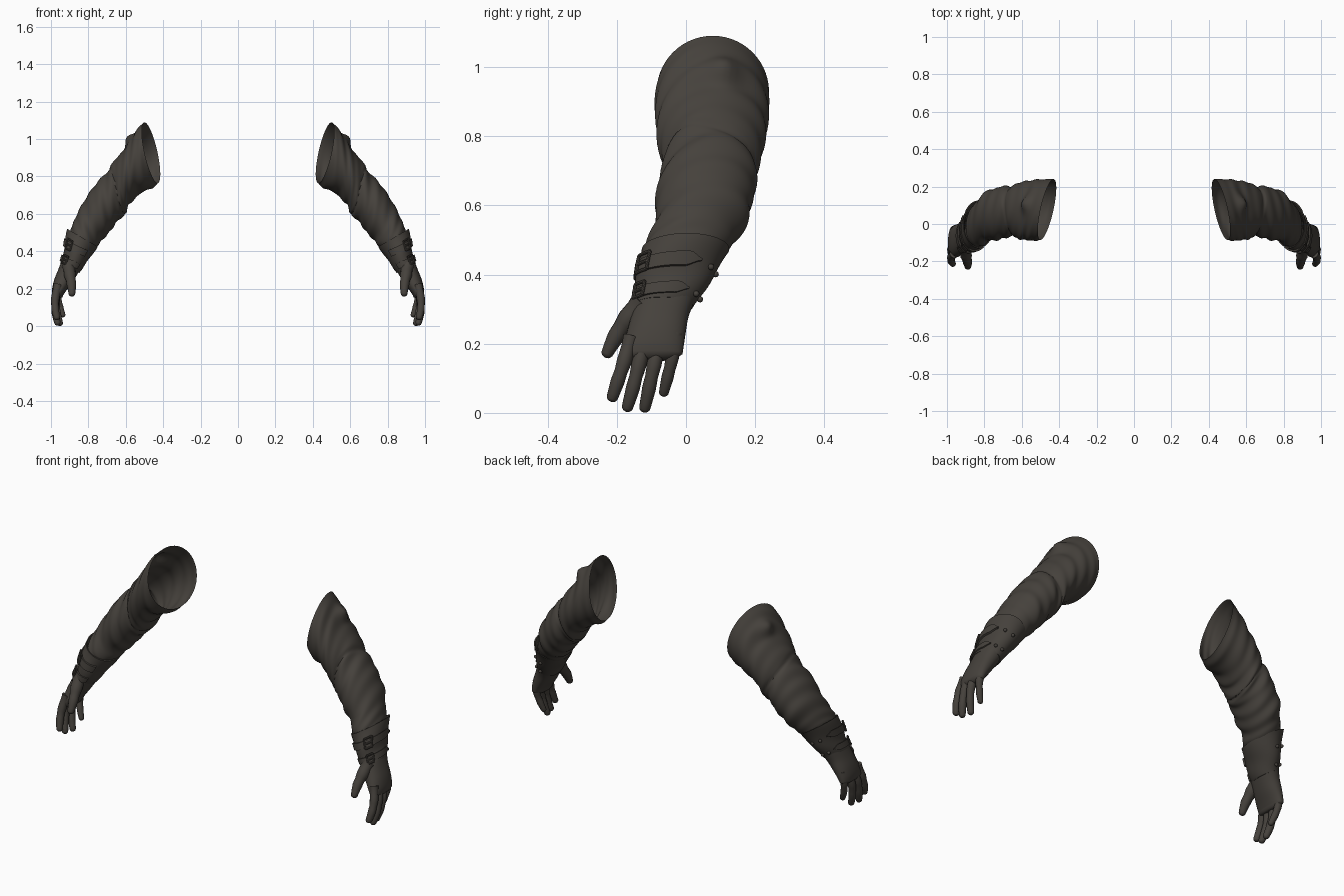
import bpy, bmesh, math
from mathutils import Vector

if "Cube" in bpy.data.objects:
    bpy.data.objects.remove(bpy.data.objects["Cube"])

cloth = bpy.data.materials.new("dark brown leather")
cloth.diffuse_color = (0.060, 0.053, 0.045, 1)
cloth.use_nodes = True
cloth.node_tree.nodes["Principled BSDF"].inputs["Base Color"].default_value = cloth.diffuse_color


def finish(bm, name, angle=40):
    """Turn a bmesh into a smooth object mirrored to the other arm."""
    bmesh.ops.recalc_face_normals(bm, faces=bm.faces)
    mesh = bpy.data.meshes.new(name)
    bm.to_mesh(mesh)
    bm.free()
    ob = bpy.data.objects.new(name, mesh)
    bpy.context.collection.objects.link(ob)
    mesh.materials.append(cloth)
    bpy.ops.object.select_all(action='DESELECT')
    ob.select_set(True)
    bpy.context.view_layer.objects.active = ob
    bpy.ops.object.shade_smooth_by_angle(angle=math.radians(angle))
    ob.modifiers.new("other_arm", 'MIRROR').use_mirror_merge = False
    return ob


def spline(keys, t):
    """Catmull-Rom interpolation through rows of numbers, t in 0..1."""
    f = min(max(t, 0), 1) * (len(keys) - 1)
    i = min(int(f), len(keys) - 2)
    f -= i
    p0, p1, p2, p3 = (keys[min(max(i + k, 0), len(keys) - 1)] for k in (-1, 0, 1, 2))
    return [0.5 * (2*b + (c - a)*f + (2*a - 5*b + 4*c - d)*f*f + (3*b - a - 3*c + d)*f**3)
            for a, b, c, d in zip(p0, p1, p2, p3)]


def on_arm(keys, t, th, off=0.0, power=1.0):
    """Point on an elliptical tube; angle 0 is outside, -90 deg is front."""
    xo, zo, xi, zi, yf, yb, skew = spline(keys, t)
    c = Vector(((xo + xi) / 2, (yf + yb) / 2, (zo + zi) / 2))
    a = Vector(((xo - xi) / 2, 0, (zo - zi) / 2))
    b = Vector((skew, (yb - yf) / 2, 0))
    sq = lambda v: math.copysign(abs(v) ** power, v)
    return c + a * sq(math.cos(th)) * (1 + off / a.length) + b * sq(math.sin(th)) * (1 + off / b.length)


def skin(bm, rings, cap_start=False, cap_end=False):
    loops = [[bm.verts.new(p) for p in r] for r in rings]
    n = len(loops[0])
    for r, s in zip(loops, loops[1:]):
        for j in range(n):
            bm.faces.new((r[j], r[(j + 1) % n], s[(j + 1) % n], s[j]))
    if cap_start:
        bm.faces.new(loops[0])
    if cap_end:
        bm.faces.new(loops[-1])


def angles(n):
    return [2 * math.pi * j / n for j in range(n)]


# Each row: outer x, z, inner x, z, front y, back y, skew
SLEEVE = [(.50, 1.09, .43, .765, -.085, .24, -.035), (.54, 1.05, .465, .735, -.09, .24, -.03),
          (.585, .975, .535, .70, -.085, .235, -.02), (.64, .91, .58, .65, -.08, .225, -.01),
          (.695, .835, .605, .595, -.063, .205, 0), (.755, .765, .645, .56, -.08, .20, 0),
          (.81, .69, .685, .505, -.085, .19, 0), (.86, .60, .73, .455, -.095, .155, 0),
          (.89, .53, .765, .415, -.12, .115, 0), (.90, .49, .785, .395, -.12, .09, 0)]
CUFF = [(.913, .52, .75, .425, -.128, .125, 0), (.925, .45, .785, .375, -.142, .088, 0),
        (.935, .385, .82, .325, -.147, .055, 0), (.950, .335, .85, .285, -.152, .022, 0)]
HAND = [(.945, .345, .845, .30, -.148, .025, 0), (.962, .30, .868, .262, -.158, .008, 0),
        (.982, .25, .892, .225, -.170, .0, 0), (.993, .205, .918, .19, -.180, -.006, 0),
        (.994, .175, .935, .165, -.182, -.010, 0)]


# Sleeve with soft folds that die out at the cuff, and a shoulder pucker
def fold(t, th):
    env = min(1, t * 6) * min(1, (1 - t) * 5)
    w = math.sin(34 * t + 2.2 * math.sin(th + .6)) * (.5 + .5 * math.sin(2 * th + 7 * t))
    w += .5 * math.sin(58 * t + 3 * math.cos(th) + 2 * th)
    crease = -math.exp(-((t - .44 - .02 * math.sin(2 * th)) / .012) ** 2)
    return env * (.0055 * w + .007 * crease)


bm = bmesh.new()
rings = []
for i in range(91):
    t = i / 90
    ring = []
    for th in angles(56):
        p = on_arm(SLEEVE, t, th, fold(t, th))
        g = math.exp(-((p - Vector((.575, .11, .985))).length / .042) ** 2)
        ring.append(p + Vector((.024, .004, .02)) * g)
    rings.append(ring)
skin(bm, rings)
finish(bm, "sleeve", 50)

# Flared glove cuff with a thick rim
bm = bmesh.new()
rings = [[on_arm(CUFF, .18, th, -.016) for th in angles(48)],
         [on_arm(CUFF, 0, th, -.006) for th in angles(48)]]
rings += [[on_arm(CUFF, i / 20, th, .002 * math.sin(9 * i / 20 + 2 * th)) for th in angles(48)]
          for i in range(21)]
rings.append([on_arm(CUFF, 1, th, -.008) for th in angles(48)])
skin(bm, rings)
finish(bm, "glove_cuff")

# Palm with a rounded knuckle end
bm = bmesh.new()
rings = [[on_arm(HAND, i / 16, th, 0, .9) for th in angles(32)] for i in range(17)]
end = sum(rings[-1], Vector()) / 32
for k, drop in ((.85, .012), (.5, .018)):
    rings.append([end + (p - end) * k + Vector((-.001, -.004, -drop)) for p in rings[16]])
skin(bm, rings, False, True)
finish(bm, "palm", 60)


def digit(name, path, r0, r1):
    """Tapered finger along a curved path with a rounded tip."""
    bm = bmesh.new()
    rings = []
    steps = [i / 12 for i in range(12)] + [.945, .975, .993, 1]
    for t in steps:
        c = Vector(spline(path, t))
        d = (Vector(spline(path, min(t + .02, 1))) - Vector(spline(path, min(t, .98) - .02))).normalized()
        u = d.cross(Vector((0, 1, 0))).normalized()
        v = d.cross(u)
        r = r0 + (r1 - r0) * t
        r *= 1 + .05 * math.cos(t * 6 * math.pi)
        if t > .85:
            r *= math.sqrt(max(.03, 1 - ((t - .85) / .15) ** 2))
        rings.append([c + (u * math.cos(a) + v * math.sin(a)) * r for a in angles(14)])
    skin(bm, rings, True, True)
    finish(bm, name, 60)


digit("index_finger", [(.962, -.158, .22), (.977, -.178, .15), (.977, -.198, .09), (.966, -.217, .033)], .023, .018)
digit("middle_finger", [(.962, -.118, .21), (.977, -.136, .14), (.976, -.154, .07), (.962, -.173, .004)], .023, .018)
digit("ring_finger", [(.960, -.076, .21), (.973, -.092, .14), (.967, -.107, .07), (.948, -.122, .002)], .022, .018)
digit("little_finger", [(.955, -.030, .23), (.963, -.040, .16), (.951, -.054, .10), (.932, -.067, .048)], .021, .015)
digit("thumb", [(.905, -.125, .32), (.898, -.168, .27), (.890, -.203, .22), (.888, -.234, .160)], .036, .018)


# Straps with a pointed end wrapped over the outside of the cuff
def strap(name, t_mid, half, th0, th1):
    bm = bmesh.new()
    rings = []
    n = 36
    for i in range(n + 1):
        f = i / n
        w = half * (1 if f < .88 else max(.12, (1 - f) / .12))
        th = th0 + (th1 - th0) * f
        mid = t_mid + .03 * math.sin(f * math.pi)
        rings.append([on_arm(CUFF, mid + s * w, th, o) for s, o in
                      ((-1, -.004), (-1, .008), (1, .008), (1, -.004))])
    skin(bm, rings, True, True)
    finish(bm, name, 35)


# Buckle: four bars forming a frame, plus a prong
def buckle(name, t_mid, half, th_mid, dth):
    bm = bmesh.new()

    def bar(t0, h0, t1, h1):
        pts = [on_arm(CUFF, t0 + (t1 - t0) * k / 6, h0 + (h1 - h0) * k / 6, .012) for k in range(7)]
        d = (pts[-1] - pts[0]).normalized()
        u = d.orthogonal().normalized()
        v = d.cross(u)
        skin(bm, [[p + (u * math.cos(a) + v * math.sin(a)) * .005 for a in angles(8)] for p in pts], True, True)

    a, b, c, d = t_mid - half, t_mid + half, th_mid - dth, th_mid + dth
    bar(a, c, b, c)
    bar(a, d, b, d)
    bar(a, c, a, d)
    bar(b, c, b, d)
    bar(t_mid, c, t_mid, d)
    finish(bm, name)


# Studs on the back of each strap line
def stud(name, t, th):
    bm = bmesh.new()
    bmesh.ops.create_uvsphere(bm, u_segments=12, v_segments=8, radius=.009)
    bmesh.ops.translate(bm, verts=bm.verts, vec=on_arm(CUFF, t, th, .003))
    finish(bm, name)


for label, t in (("upper", .34), ("lower", .78)):
    strap(label + "_strap", t, .095, math.radians(-125), math.radians(38))
    buckle(label + "_buckle", t + .015, .125, math.radians(-52), .20)
    stud(label + "_stud", t + .04, math.radians(62))
    stud(label + "_rear_stud", t + .04, math.radians(95))
